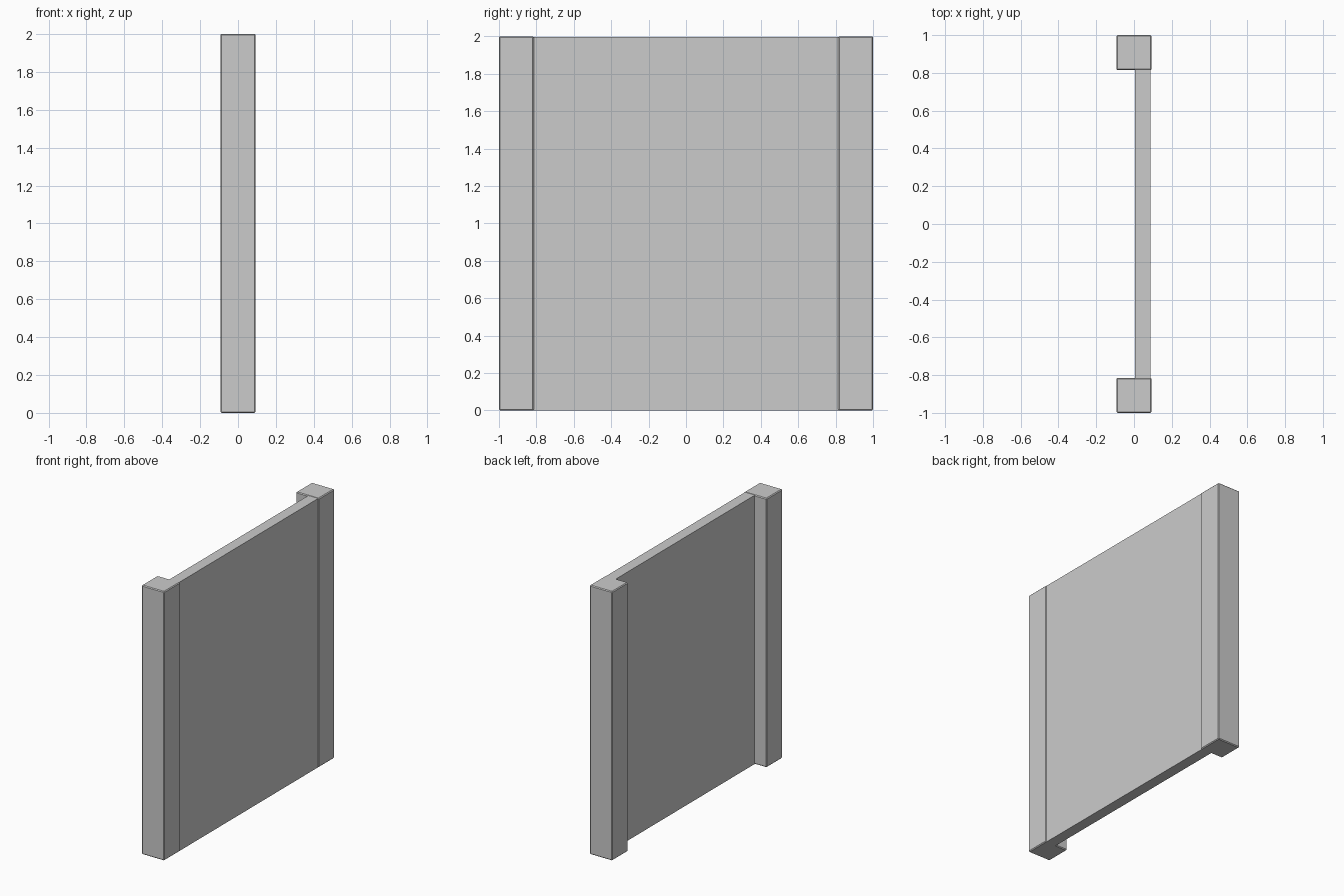
import bpy

if "Cube" in bpy.data.objects:
    bpy.data.objects.remove(bpy.data.objects["Cube"])


def box(name, x, y, z, bevel=0.0):
    """Box spanning the given (min, max) ranges, with optional softened edges."""
    spans = (x, y, z)
    bpy.ops.mesh.primitive_cube_add(size=1, location=[(a + b) / 2 for a, b in spans])
    ob = bpy.context.object
    ob.name = name
    ob.scale = [b - a for a, b in spans]
    bpy.ops.object.transform_apply(location=False, rotation=False, scale=True)
    if bevel:
        mod = ob.modifiers.new("soft_edges", 'BEVEL')
        mod.width = bevel
        mod.segments = 1
    return ob


# Square end posts with slightly softened edges
for name, side in (("front_post", -1), ("back_post", 1)):
    box(name, (-0.093, 0.093), sorted((side * 0.814, side * 1.0)), (0, 2), 0.006)

# Thin wall panel set near the +x face of the posts
box("wall_panel", (0.006, 0.087), (-0.82, 0.82), (0.0, 1.998))
